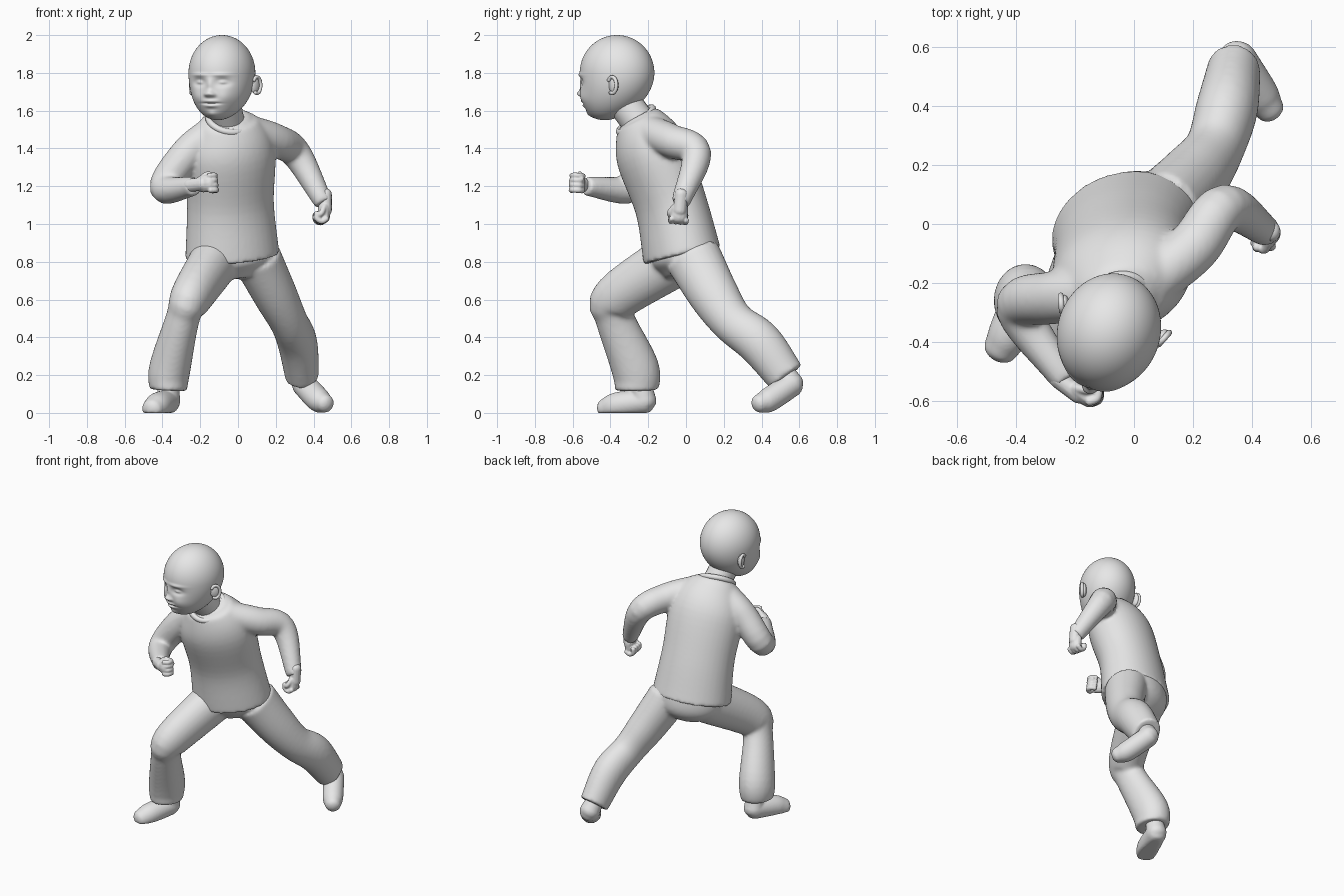
import bpy, bmesh, math
from mathutils import Vector, Matrix

if "Cube" in bpy.data.objects:
    bpy.data.objects.remove(bpy.data.objects["Cube"])

grey = bpy.data.materials.new("plain_grey")
grey.use_nodes = True
grey.diffuse_color = (.8, .8, .8, 1)
grey.node_tree.nodes["Principled BSDF"].inputs["Base Color"].default_value = grey.diffuse_color


def spline(keys, steps):
    """Smooth samples through keys of x, y, z and radius."""
    keys = [Vector(key) for key in keys]
    keys = [keys[0] * 2 - keys[1]] + keys + [keys[-1] * 2 - keys[-2]]
    samples = []
    for before, start, end, after in zip(keys, keys[1:], keys[2:], keys[3:]):
        leave, arrive = (end - before) / 2, (after - start) / 2
        for step in range(steps):
            t = step / steps
            ease = t * t * (3 - 2 * t)
            samples.append(start.lerp(end, ease) + leave * t * (1 - t) ** 2
                           - arrive * t * t * (1 - t))
    return samples + [keys[-2]]


def tube(bm, keys, side=(1, 0, 0), depth=1, dome=0, segs=24, steps=6):
    """Loft elliptical rings along a path; depth is their proportion, dome rounds the ends."""
    samples = spline(keys, steps)
    centres = [sample.to_3d() for sample in samples]
    rings = []
    for i, centre in enumerate(centres):
        ahead = centres[min(i + 1, len(centres) - 1)]
        behind = centres[max(i - 1, 0)]
        rings.append((centre, (ahead - behind).normalized(), samples[i].w))
    if dome:
        def round_end(ring, sign):
            centre, along, radius = ring
            return [(centre + along * sign * dome * radius * math.sin(a), along, radius * math.cos(a))
                    for a in (.4, .7, 1, 1.4)]
        rings = round_end(rings[0], -1)[::-1] + rings + round_end(rings[-1], 1)
    loops = []
    for centre, along, radius in rings:
        across = Vector(side)
        across = (across - along * across.dot(along)).normalized()
        over = along.cross(across) * depth
        angles = [math.tau * j / segs for j in range(segs)]
        loops.append([bm.verts.new(centre + radius * (across * math.cos(a) + over * math.sin(a)))
                      for a in angles])
    for low, high in zip(loops, loops[1:]):
        for j in range(segs):
            bm.faces.new((low[j - 1], low[j], high[j], high[j - 1]))
    bm.faces.new(loops[0])
    bm.faces.new(loops[-1])


def finish(name, bm, voxel=0, softness=4):
    """Make the object; voxel fuses overlapping lofts into one soft skin."""
    bmesh.ops.recalc_face_normals(bm, faces=bm.faces)
    for face in bm.faces:
        face.smooth = True
    mesh = bpy.data.meshes.new(name)
    bm.to_mesh(mesh)
    bm.free()
    mesh.materials.append(grey)
    part = bpy.data.objects.new(name, mesh)
    bpy.context.collection.objects.link(part)
    if voxel:
        fuse = part.modifiers.new("fuse", 'REMESH')
        fuse.mode, fuse.voxel_size, fuse.use_smooth_shade = 'VOXEL', voxel, True
        soften = part.modifiers.new("soften", 'SMOOTH')
        soften.factor, soften.iterations = .5, softness
    return part


turned = (.94, .34, 0)  # the torso faces a little to its left

# Shirt: torso and both sleeves
bm = bmesh.new()
hem, belly, chest = (-.03, -.02, .83, .255), (-.04, -.08, 1.1, .235), (-.04, -.18, 1.38, .24)
shoulders, neckline = (-.05, -.24, 1.53, .17), (-.05, -.26, 1.57, .11)
tube(bm, [hem, belly, chest, shoulders, neckline], turned, depth=.79, segs=40)

shoulder, upper_arm = (.05, -.2, 1.49, .09), (.2, -.08, 1.44, .09)
elbow, wrist = (.31, .055, 1.37, .08), (.455, -.03, 1.11, .05)
tube(bm, [shoulder, upper_arm, elbow, wrist], (1, -1, 0))

shoulder, upper_arm = (-.14, -.24, 1.48, .09), (-.27, -.25, 1.37, .09)
elbow, wrist = (-.39, -.29, 1.19, .08), (-.23, -.53, 1.2, .05)
tube(bm, [shoulder, upper_arm, elbow, wrist], (.6, .7, 0))
finish("shirt", bm, .011, 9)

# Trousers: seat and both legs
bm = bmesh.new()
crotch, seat, waist = (-.01, 0, .71, .13), (-.02, 0, .79, .22), (-.03, -.01, .92, .22)
tube(bm, [crotch, seat, waist], turned, depth=.78, segs=40)

hip, knee, shin = (-.12, -.07, .81, .13), (-.25, -.37, .61, .11), (-.29, -.38, .51, .09)
calf, cuff = (-.36, -.27, .24, .11), (-.37, -.26, .12, .1)
tube(bm, [hip, knee, shin, calf, cuff], depth=1.15)

hip, thigh, knee = (.1, .04, .82, .13), (.2, .15, .62, .115), (.27, .25, .48, .1)
calf, cuff = (.315, .39, .37, .105), (.34, .53, .19, .09)
tube(bm, [hip, thigh, knee, calf, cuff], depth=1.15)
finish("trousers", bm, .011, 9)

# Shoes, each with an ankle; the soles are kept above the floor
ankle, heel = (-.365, -.25, .2, .05), (-.37, -.22, .06, .065)
ball, toe = (-.42, -.36, .04, .07), (-.45, -.42, .02, .06)
right_shoe = (ankle, heel, ball, toe)
ankle, heel = (.33, .5, .25, .05), (.35, .56, .15, .065)
ball, toe = (.425, .44, .07, .065), (.46, .39, .05, .05)
left_shoe = (ankle, heel, ball, toe)
for name, (ankle, *foot), side in (("right_shoe", right_shoe, (.9, -.4, 0)),
                                   ("left_shoe", left_shoe, (.9, .5, 0))):
    bm = bmesh.new()
    tube(bm, foot, side, dome=.8)
    tube(bm, [ankle, foot[0]], side, dome=.8)
    for vert in bm.verts:
        vert.co.z = max(vert.co.z, 0)
    finish(name, bm, .008)


# Fists: a palm, four curled fingers and a thumb
def fist(name, wrist, along, palm, thumb_side):
    along = Vector(along).normalized()
    palm = Vector(palm)
    palm = (palm - along * palm.dot(along)).normalized()
    across = along.cross(palm) * thumb_side
    bm = bmesh.new()

    def part(path, radius, depth=1):
        keys = [(*(Vector(wrist) + along * a + palm * p + across * c), radius) for a, p, c in path]
        tube(bm, keys, across, depth, dome=.8, segs=12)

    part([(-.06, 0, 0), (.03, 0, 0)], .036, .9)
    part([(.02, .01, 0), (.06, .01, 0)], .046, .7)
    for finger in range(4):
        offset = .026 * (finger - 1.5)
        part([(.06 + .03 * math.cos(curl), .025 + .03 * math.sin(curl), offset)
              for curl in (-1, 0, 1, 2)], .015)
    part([(.01, .01, .03), (.05, .03, .05), (.07, .06, .02)], .015)
    finish(name, bm, .005)


fist("right_fist", (-.21, -.56, 1.21), (.8, -.6, .1), (.6, .8, 0), 1)
fist("left_fist", (.465, -.03, 1.1), (0, -.1, -1), (-1, -.1, 0), -1)

# Neck and collar
bm = bmesh.new()
tube(bm, [(-.04, -.2, 1.47, .09), (-.08, -.34, 1.66, .09)], turned)
finish("neck", bm)
bpy.ops.mesh.primitive_torus_add(major_radius=.108, minor_radius=.018, location=(-.05, -.265, 1.55),
                                 rotation=(.65, 0, .3))
collar = bpy.context.object
collar.name = "collar"
collar.data.materials.append(grey)
bpy.ops.object.shade_smooth()

# Head: an egg with the jaw drawn forward, then soft bumps that model the face
head_place = Matrix.Translation((-.085, -.365, 0)) @ Matrix.Rotation(-.33, 4, 'Z')
bumps = {  # sideways, height, push, width, tallness
    "nose": (0, 1.69, .028, .02, .02),
    "bridge": (0, 1.74, .01, .02, .03),
    "nostril": (.02, 1.685, .012, .012, .01),
    "socket": (.065, 1.75, -.022, .035, .02),
    "eyeball": (.065, 1.75, .018, .02, .01),
    "brow": (.06, 1.79, .008, .05, .01),
    "upper_lip": (0, 1.65, .014, .035, .01),
    "lower_lip": (0, 1.625, .014, .03, .01),
    "mouth_line": (0, 1.638, -.014, .045, .004),
    "chin": (0, 1.58, .013, .03, .02),
    "cheek": (.08, 1.67, .012, .04, .04),
}
bm = bmesh.new()
bmesh.ops.create_uvsphere(bm, u_segments=128, v_segments=128, radius=1)
for vert in bm.verts:
    x, y, z = vert.co
    jaw = max(-z, 0)
    vert.co = (.174 * x, .2 * y - .07 * jaw ** 2, 1.8 + (.25 if jaw else .2) * z)
    if y < 0:
        x, z = abs(vert.co.x), vert.co.z
        vert.co.y -= sum(push * math.exp(-((x - out) / wide) ** 2 - ((z - up) / tall) ** 2)
                         for out, up, push, wide, tall in bumps.values())
finish("head", bm).matrix_world = head_place

# Ears: a thin shell with a raised rim
for name, sign in (("left_ear", 1), ("right_ear", -1)):
    bm = bmesh.new()
    place = Matrix.Translation((sign * .172, .04, 1.735)) @ Matrix.Rotation(sign * -.4, 4, 'Z')
    bmesh.ops.create_uvsphere(bm, u_segments=20, v_segments=12, radius=1,
                              matrix=place @ Matrix.Diagonal((.016, .032, .045, 1)))
    rim = [place @ Vector((sign * .012, .03 * math.cos(a), .043 * math.sin(a)))
           for a in (i / 2 - 2 for i in range(10))]
    tube(bm, [(*point, .01) for point in rim], dome=.8, segs=10)
    finish(name, bm).matrix_world = head_place
